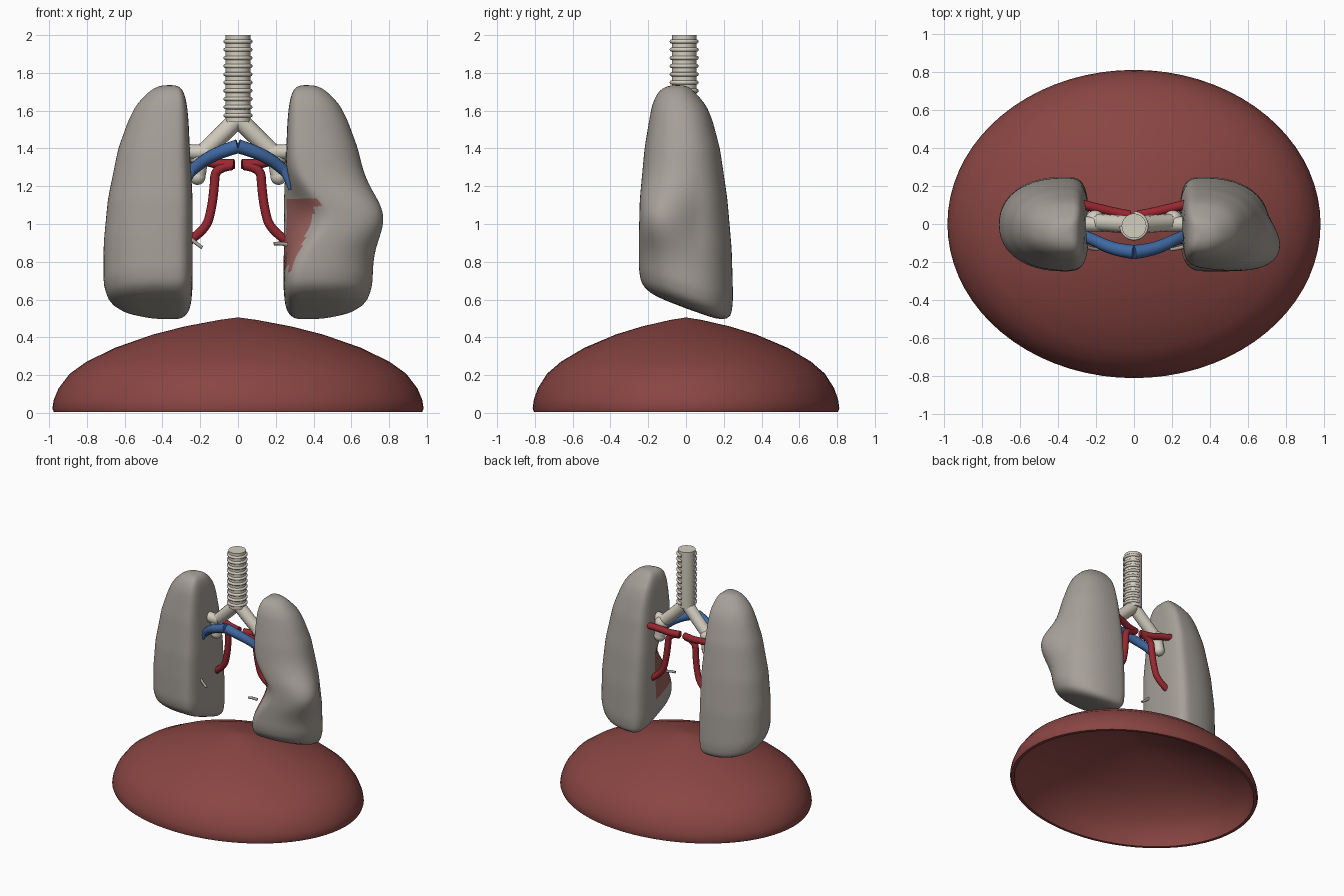
import bpy, bmesh
from math import sin, cos, pi, exp, radians

if "Cube" in bpy.data.objects:
    bpy.data.objects.remove(bpy.data.objects["Cube"])


def material(name, rgb):
    m = bpy.data.materials.new(name)
    m.diffuse_color = (*rgb, 1)
    m.use_nodes = True
    m.node_tree.nodes["Principled BSDF"].inputs["Base Color"].default_value = m.diffuse_color
    return m


LUNG = material("lung_grey", (0.38, 0.35, 0.315))
CARTILAGE = material("cartilage", (0.65, 0.61, 0.52))
MUSCLE = material("muscle_red", (0.25, 0.06, 0.055))
BLUE = material("artery_blue", (0.05, 0.14, 0.36))
RED = material("vein_red", (0.32, 0.02, 0.03))
PATCH = material("inner_pink", (0.33, 0.12, 0.11))


def finish(ob, angle=40):
    bpy.ops.object.select_all(action='DESELECT')
    ob.select_set(True)
    bpy.context.view_layer.objects.active = ob
    if ob.type == 'CURVE':
        bpy.ops.object.convert(target='MESH')
        ob = bpy.context.object
    bpy.ops.object.shade_smooth_by_angle(angle=radians(angle))
    return ob


def loft(name, rings, mat, cap=True):
    """Skin a list of closed rings of points."""
    bm = bmesh.new()
    vs = [[bm.verts.new(p) for p in r] for r in rings]
    n = len(vs[0])
    for a, b in zip(vs, vs[1:]):
        for i in range(n):
            bm.faces.new((a[i], a[(i + 1) % n], b[(i + 1) % n], b[i]))
    if cap:
        bm.faces.new(vs[0])
        bm.faces.new(vs[-1])
    bmesh.ops.recalc_face_normals(bm, faces=bm.faces)
    me = bpy.data.meshes.new(name)
    bm.to_mesh(me)
    bm.free()
    ob = bpy.data.objects.new(name, me)
    bpy.context.collection.objects.link(ob)
    me.materials.append(mat)
    return ob


def tube(name, pts, radius, mat, tip=1.0, side=1):
    """Round tube along a smooth path; tip scales the end radius."""
    cu = bpy.data.curves.new(name, 'CURVE')
    cu.dimensions = '3D'
    cu.bevel_depth, cu.bevel_resolution = radius, 4
    cu.use_fill_caps = True
    sp = cu.splines.new('NURBS')
    sp.points.add(len(pts) - 1)
    for i, (p, q) in enumerate(zip(sp.points, pts)):
        p.co = (side * q[0], q[1], q[2], 1)
        p.radius = 1 + (tip - 1) * i / (len(pts) - 1)
    sp.order_u = min(3, len(pts))
    sp.use_endpoint_u = True
    sp.resolution_u = 6
    cu.materials.append(mat)
    ob = bpy.data.objects.new(name, cu)
    bpy.context.collection.objects.link(ob)
    return finish(ob)


def ball(name, loc, r, mat):
    bpy.ops.mesh.primitive_uv_sphere_add(segments=24, ring_count=14, radius=r, location=loc)
    ob = bpy.context.object
    ob.name = name
    ob.data.materials.append(mat)
    finish(ob)


# Diaphragm: hollow elliptical dome
outer = [(0.004, 0.505), (0.10, 0.492), (0.28, 0.458), (0.45, 0.415), (0.65, 0.345), (0.80, 0.272),
         (0.89, 0.208), (0.95, 0.13), (0.975, 0.07), (0.983, 0.025), (0.975, 0.004)]
inner = [(0.95, 0.004), (0.935, 0.07), (0.86, 0.185), (0.63, 0.315), (0.28, 0.425), (0.004, 0.465)]
rings = [[(r * cos(2 * pi * i / 72), 0.826 * r * sin(2 * pi * i / 72), z) for i in range(72)]
         for r, z in outer + inner]
finish(loft("diaphragm", rings, MUSCLE), 60)

# Lungs: (z, outer x, inner x, front y, back y)
LEVELS = [(0.553, .45, .30, -.10, .11), (0.562, .61, .27, -.20, .20), (0.60, .685, .248, -.238, .24),
          (0.68, .713, .24, -.25, .25), (0.90, .712, .24, -.25, .243), (1.13, .69, .24, -.245, .22),
          (1.40, .635, .255, -.22, .18), (1.55, .58, .262, -.195, .14), (1.63, .54, .27, -.18, .107),
          (1.69, .485, .283, -.155, .055), (1.72, .445, .30, -.125, .025), (1.736, .40, .33, -.08, -.01)]


def power(v, e):
    return (1 if v >= 0 else -1) * abs(v) ** e


def lung_ring(z, xo, xi, yf, yb, side, n=44):
    w, ring = xo - xi, []
    cx, cy, b = xi + 0.27 * w, (yf + yb) / 2, (yb - yf) / 2
    for i in range(n):
        a = 2 * pi * (i + 0.5) / n
        e = 2 / 2.2 if cos(a) > 0 else 2 / 3.4        # flat towards the middle
        x = cx + (0.73 if cos(a) > 0 else 0.27) * w * power(cos(a), e)
        y = cy + b * power(sin(a), e)
        zz = z - 0.37 * y * max(0, min(1, (1.15 - z) / 0.55))   # sloping base
        if side > 0:                                   # heart hollow
            f = max(0, min(1, (0.06 - y) / 0.3))
            x += 0.17 * f * exp(-((zz - 1.04) / 0.17) ** 2)
        ring.append((side * x, y, zz))
    return ring


def lung(name, side):
    rows = []
    for p, q in zip(LEVELS, LEVELS[1:]):
        k = max(1, round((q[0] - p[0]) / 0.05))
        rows += [[u + (v - u) * j / k for u, v in zip(p, q)] for j in range(k)]
    rows.append(LEVELS[-1])
    ob = loft(name, [lung_ring(*r, side) for r in rows], LUNG)
    ob.data.materials.append(PATCH)
    if side > 0:                                       # exposed inner patch in the hollow
        for f in ob.data.polygons:
            c = f.center
            if 0.76 < c.z < 1.14 and c.y < 0 and c.x < 0.28 + 0.42 * (c.z - 0.76) and f.normal.x < -0.1:
                f.material_index = 1
    ob.modifiers.new("smooth", 'SUBSURF').levels = 1
    ob.modifiers["smooth"].render_levels = 1
    finish(ob, 70)


lung("right_side_lung", 1)
lung("left_side_lung", -1)

# Windpipe with C-shaped cartilage rings
circle = [(cos(2 * pi * i / 32), sin(2 * pi * i / 32)) for i in range(32)]
finish(loft("trachea", [[(0.065 * c, 0.065 * s - 0.01, z) for c, s in circle] for z in (1.54, 2.0)], CARTILAGE))
for k in range(10):
    z = 1.575 + k * 0.0435
    arc = [(0.066 * cos(pi + a * pi / 16), 0.066 * sin(pi + a * pi / 16) - 0.01, z) for a in range(25)]
    tube(f"trachea_ring_{k + 1}", arc, 0.011, CARTILAGE)

# Bronchi and vessels, mirrored to both sides
for s, n in ((1, "right"), (-1, "left")):
    tube(n + "_main_bronchus", [(0, -0.005, 1.56), (0.09, 0, 1.465), (0.2, 0.01, 1.365)], 0.048, CARTILAGE, 0.95, s)
    tube(n + "_upper_bronchus", [(0.16, 0, 1.385), (0.24, 0, 1.37), (0.32, 0, 1.40)], 0.042, CARTILAGE, 0.9, s)
    tube(n + "_lower_bronchus", [(0.2, 0.02, 1.36), (0.205, 0.03, 1.30), (0.215, 0.03, 1.25)], 0.042, CARTILAGE, 1, s)
    ball(n + "_bronchus_joint", (s * 0.205, 0.02, 1.355), 0.052, CARTILAGE)
    ball(n + "_bronchus_end", (s * 0.215, 0.03, 1.25), 0.043, CARTILAGE)
    tube(n + "_artery", [(0, -0.148, 1.412), (0.07, -0.14, 1.39), (0.15, -0.115, 1.355),
                         (0.21, -0.085, 1.315), (0.27, -0.06, 1.26)], 0.037, BLUE, 0.8, s)
    tube(n + "_artery_branch", [(0.24, -0.08, 1.29), (0.262, -0.09, 1.24), (0.275, -0.09, 1.18)], 0.025, BLUE, 0.3, s)
    tube(n + "_upper_vein", [(0.02, 0.045, 1.318), (0.1, 0.06, 1.315), (0.18, 0.08, 1.335), (0.28, 0.105, 1.35)],
         0.026, RED, 0.95, s)
    tube(n + "_lower_vein", [(0.03, 0.045, 1.31), (0.12, 0.05, 1.30), (0.125, 0.055, 1.20), (0.14, 0.06, 1.08),
                             (0.17, 0.065, 0.97), (0.26, 0.075, 0.91)], 0.025, RED, 0.95, s)
    # fine airway tip poking out of the inner face
    tube(n + "_airway_tip", [(0.26, -0.12, 0.93 - 0.04 * (s > 0)), (0.225, -0.13, 0.90), (0.19, -0.135, 0.875 + 0.02 * (s > 0))],
         0.011, LUNG, 0.8, s)
